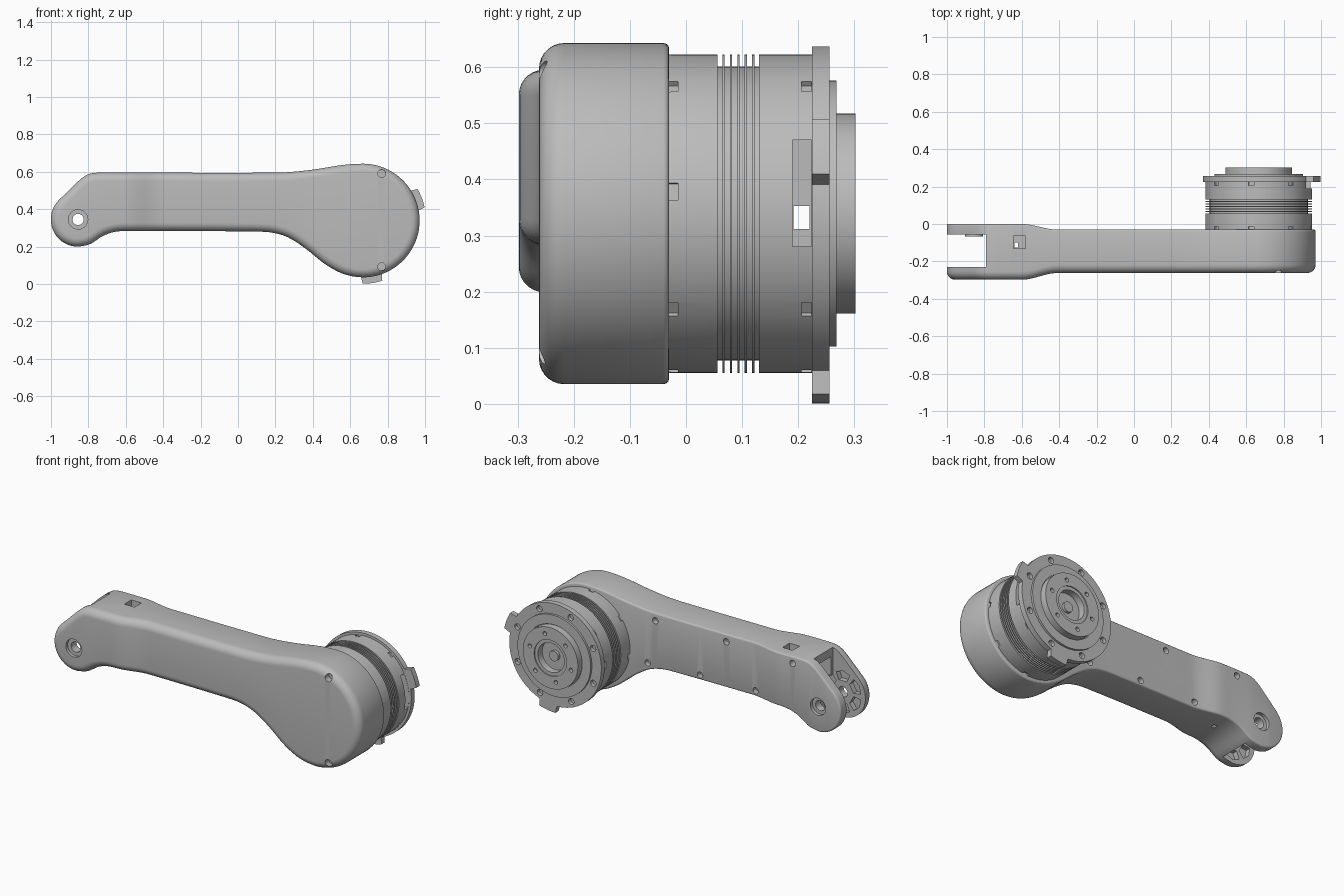
import bpy, bmesh
from math import sin, cos, pi, radians, hypot, sqrt
from mathutils import Matrix, Vector

if "Cube" in bpy.data.objects:
    bpy.data.objects.remove(bpy.data.objects["Cube"])

grey = bpy.data.materials.new("metal grey")
grey.use_nodes = True
grey.diffuse_color = (0.5, 0.5, 0.5, 1)
grey.node_tree.nodes["Principled BSDF"].inputs["Base Color"].default_value = (0.5, 0.5, 0.5, 1)

MX, MZ, MR = 0.667, 0.339, 0.304      # motor axis and arm radius around it
PX, PZ, PR = -0.855, 0.345, 0.146     # fork pivot


def finish(bm, name):
    bmesh.ops.remove_doubles(bm, verts=bm.verts, dist=1e-5)
    bmesh.ops.recalc_face_normals(bm, faces=bm.faces)
    mesh = bpy.data.meshes.new(name)
    bm.to_mesh(mesh)
    bm.free()
    ob = bpy.data.objects.new(name, mesh)
    bpy.context.collection.objects.link(ob)
    mesh.materials.append(grey)
    return ob


def smooth(ob, angle=35):
    bpy.ops.object.select_all(action='DESELECT')
    ob.select_set(True)
    bpy.context.view_layer.objects.active = ob
    bpy.ops.object.shade_smooth_by_angle(angle=radians(angle))


def prism(bm, outline, y0, y1):
    """Extrude an (x, z) outline along y."""
    a, b = ([bm.verts.new((x, y, z)) for x, z in outline] for y in (y0, y1))
    n = len(outline)
    bm.faces.new(a)
    bm.faces.new(b[::-1])
    for i in range(n):
        bm.faces.new((a[i], a[(i + 1) % n], b[(i + 1) % n], b[i]))


def rod(bm, x, z, r, y0, y1, n=24):
    prism(bm, [(x + r * cos(2 * pi * i / n), z + r * sin(2 * pi * i / n)) for i in range(n)], y0, y1)


def box(bm, x0, x1, y0, y1, z0, z1):
    prism(bm, [(x0, z0), (x1, z0), (x1, z1), (x0, z1)], y0, y1)


def polar(r, deg, cx=MX, cz=MZ):
    return cx + r * cos(radians(deg)), cz + r * sin(radians(deg))


def cut(ob, bm):
    """Subtract the solids gathered in bm from ob."""
    cutter = finish(bm, "cutter")
    cutter.hide_render = True
    mod = ob.modifiers.new("cut", 'BOOLEAN')
    mod.operation, mod.object, mod.solver = 'DIFFERENCE', cutter, 'EXACT'
    mod.use_self = True
    bpy.context.view_layer.objects.active = ob
    with bpy.context.temp_override(object=ob, active_object=ob):
        bpy.ops.object.modifier_apply(modifier=mod.name)
    bpy.data.objects.remove(cutter)


def lathe(name, profile, n=96):
    """Revolve an (r, y) profile around the motor axis."""
    bm = bmesh.new()
    pts = [bm.verts.new((MX + r, y, MZ)) for r, y in profile]
    edges = [bm.edges.new(p) for p in zip(pts, pts[1:])]
    bmesh.ops.spin(bm, geom=pts + edges, cent=(MX, 0, MZ), axis=(0, 1, 0), angle=2 * pi, steps=n)
    return finish(bm, name)


def curve(points, x):
    """Smooth interpolation of (x, z) points."""
    def slope(i):
        a, b = points[max(i - 1, 0)], points[min(i + 1, len(points) - 1)]
        return (b[1] - a[1]) / (b[0] - a[0])
    for i in range(len(points) - 1):
        (x0, z0), (x1, z1) = points[i:i + 2]
        if x <= x1:
            h, t = x1 - x0, (x - x0) / (x1 - x0)
            return (z0 * (1 + 2 * t) * (1 - t) ** 2 + h * slope(i) * t * (1 - t) ** 2
                    + z1 * t * t * (3 - 2 * t) + h * slope(i + 1) * t * t * (t - 1))
    return points[-1][1]


# Arm outline: rounded ends joined by curved upper and lower edges
UPPER = [(-0.958, 0.448), (-0.9, 0.505), (-0.83, 0.57), (-0.79, 0.59), (-0.74, 0.595), (-0.6, 0.595),
         (0.2, 0.595), (0.3, 0.6), (0.42, 0.614), (0.53, 0.632), (0.6, 0.64), (MX, MZ + MR)]
LOWER = [(PX, PZ - PR), (-0.79, 0.213), (-0.72, 0.258), (-0.65, 0.28), (-0.55, 0.283), (0.1, 0.28),
         (0.19, 0.273), (0.27, 0.248), (0.36, 0.19), (0.46, 0.11), (0.54, 0.063), (0.61, 0.041), (MX, MZ - MR)]


def edge(points, sign, x):
    if x <= points[0][0]:
        return PZ + sign * sqrt(max(PR ** 2 - (x - PX) ** 2, 0))
    if x >= MX:
        return MZ + sign * sqrt(max(MR ** 2 - (x - MX) ** 2, 0))
    return curve(points, x)


stations = [PX - PR * cos(pi / 2 * i / 12) for i in range(12)]
stations += [PX + (MX - PX) * i / 64 for i in range(64)]
stations += [MX + MR * sin(pi / 2 * i / 20) for i in range(21)]
top = [(x, edge(UPPER, 1, x)) for x in stations]
bottom = [(x, edge(LOWER, -1, x)) for x in stations]
loop = top + bottom[-2:0:-1]
N, S = len(loop), len(stations)


def inset(d):
    out = []
    for i, (x, z) in enumerate(loop):
        (ax, az), (bx, bz) = loop[i - 1], loop[(i + 1) % N]
        tx, tz = bx - ax, bz - az
        k = d / hypot(tx, tz)
        out.append((x + tz * k, z - tx * k))
    return out


def blend(x):
    t = min(max((x + 0.6) / 0.19, 0), 1)
    return t * t * (3 - 2 * t)


# Rings run from the back face around to the rounded front face
rings = []
for i in range(4):
    a = pi / 2 * i / 3
    rings.append((0.01 * (1 - sin(a)), 0, 0.01 * (1 - cos(a))))
for i in range(8):
    a = pi / 2 * i / 7
    rings.append((0.045 * (1 - cos(a)), 1, 0.045 * (1 - sin(a))))
bm = bmesh.new()
rows = []
for d, front, depth in rings:
    row = []
    for (x, z), (sx, _) in zip(inset(d), loop):
        b = blend(sx)
        y = -0.298 + 0.036 * b + depth if front else -0.03 * b - depth
        row.append(bm.verts.new((x, y, z)))
    rows.append(row)
for a, b in zip(rows, rows[1:]):
    for i in range(N):
        j = (i + 1) % N
        bm.faces.new((a[i], a[j], b[j], b[i]))
for row in (rows[0], rows[-1]):
    low = [row[0]] + row[:S - 2:-1]
    low = [row[0]] + [row[N - i] for i in range(1, S - 1)] + [row[S - 1]]
    for i in range(S - 1):
        face = list(dict.fromkeys((row[i], row[i + 1], low[i + 1], low[i])))
        bm.faces.new(face)
arm = finish(bm, "arm_housing")

# Fork slot, cheek pockets, pivot bores, cable window and screw recesses
c = bmesh.new()
box(c, -1.1, -0.79, -0.23, -0.055, 0.05, 0.8)
for k in range(6):
    a, b = 60 * k + 8, 60 * k + 52
    prism(c, [polar(r, t, PX, PZ) for r, t in ((0.07, a), (0.115, a), (0.123, (a + b) / 2), (0.115, b), (0.07, b))],
          -0.26, -0.2)
for z0, z1 in ((0.31, 0.41), (0.43, 0.54)):
    box(c, -0.8, -0.69, -0.215, -0.07, z0, z1)
rod(c, PX, PZ, 0.03, -0.4, 0.1)
rod(c, PX, PZ, 0.052, -0.4, -0.28)
rod(c, PX, PZ, 0.05, -0.02, 0.1)
box(c, -0.645, -0.58, -0.13, -0.065, 0.5, 0.7)
box(c, -0.64, -0.62, -0.125, -0.1, 0.2, 0.55)
for z in (0.59, 0.092):
    rod(c, 0.768, z, 0.021, -0.4, -0.225)
for x, z in ((-0.69, 0.555), (-0.24, 0.55), (0.22, 0.55), (-0.43, 0.315), (-0.07, 0.31), (0.27, 0.29)):
    rod(c, x, z, 0.018, -0.06, 0.1)
cut(arm, c)
smooth(arm)

# Screw heads in the front recesses, and a raised ring inside the fork
bm = bmesh.new()
for z in (0.59, 0.092):
    rod(bm, 0.768, z, 0.013, -0.23, -0.215)
smooth(finish(bm, "housing_screws"))
boss = bmesh.new()
rod(boss, PX, PZ, 0.048, -0.066, -0.05)
boss = finish(boss, "pivot_boss")
c = bmesh.new()
rod(c, PX, PZ, 0.03, -0.1, 0)
cut(boss, c)
smooth(boss)

# Motor body with its waist and cooling fins
R, CORE = 0.284, 0.262
profile = [(0, -0.06), (R - 0.004, -0.06), (R, -0.026), (R, 0.056), (CORE, 0.056)]
for i in range(5):
    y = 0.065 + 0.0132 * i
    profile += [(CORE, y), (R, y), (R, y + 0.004), (CORE, y + 0.004)]
profile += [(CORE, 0.13), (R, 0.13), (R, 0.226), (0, 0.226)]
body = lathe("motor_body", profile)
c = bmesh.new()
for k in range(8):
    for y in (-0.023, 0.215):
        m = (Matrix.Translation((MX, y, MZ)) @ Matrix.Rotation(-radians(8 + 45 * k), 4, 'Y')
             @ Matrix.Translation((R, 0, 0)) @ Matrix.Diagonal((0.02, 0.018, 0.03, 1)))
        bmesh.ops.create_cube(c, size=1, matrix=m)
box(c, 0.88, 1.1, 0.19, 0.224, 0.28, 0.47)
box(c, 0.3, 1.1, 0.192, 0.22, 0.312, 0.353)
cut(body, c)
smooth(body)

# Output flange with two tabs and a ring of holes
bm = bmesh.new()
prism(bm, [polar(0.338 if 12 <= t <= 30 or 270 <= t <= 288 else 0.298, t) for t in range(0, 360, 2)], 0.225, 0.256)
flange = finish(bm, "output_flange")
c = bmesh.new()
for k in range(8):
    rod(c, *polar(0.265, 22 + 45 * k), 0.018, 0.235, 0.3, 16)
cut(flange, c)
smooth(flange)

# Stepped hub with a central bore and a ring of screw holes
hub = lathe("output_hub", [(0, 0.25), (0.237, 0.25), (0.237, 0.268), (0.182, 0.268), (0.182, 0.262), (0.178, 0.262),
                           (0.178, 0.302), (0.105, 0.302), (0.105, 0.296), (0.085, 0.296), (0.085, 0.255), (0, 0.255)])
c = bmesh.new()
for k in range(6):
    rod(c, *polar(0.138, 15 + 60 * k), 0.012, 0.28, 0.35, 16)
cut(hub, c)
smooth(hub)
bm = bmesh.new()
rod(bm, MX, MZ, 0.03, 0.252, 0.272)
smooth(finish(bm, "shaft_end"))
